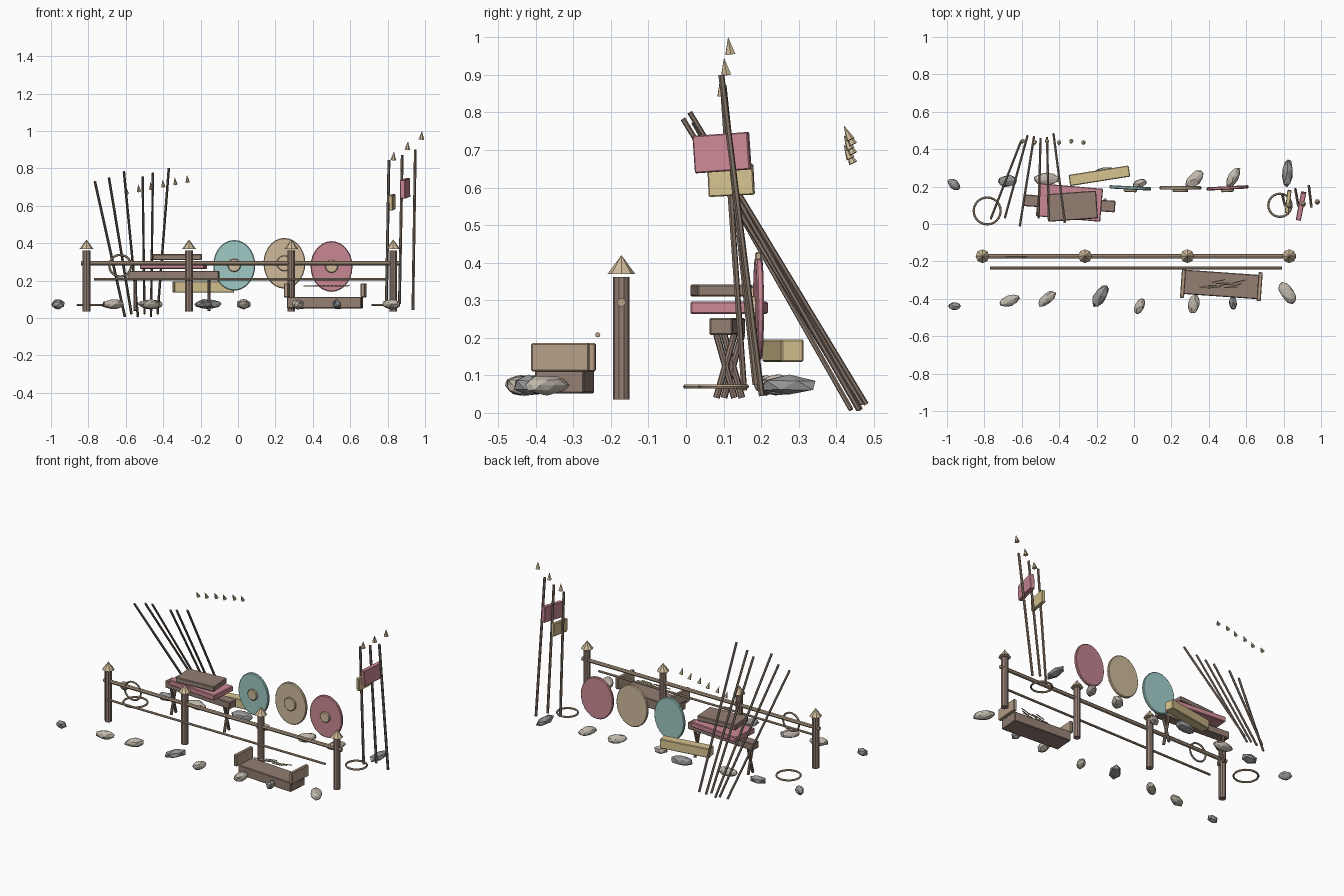
import bpy, math, random
from mathutils import Vector

if "Cube" in bpy.data.objects:
    bpy.data.objects.remove(bpy.data.objects["Cube"])
random.seed(4)
R = math.radians


def mat(name, *c):
    m = bpy.data.materials.new(name)
    m.diffuse_color = (*c, 1)
    m.use_nodes = True
    m.node_tree.nodes["Principled BSDF"].inputs["Base Color"].default_value = m.diffuse_color
    return m


DARK = mat("dark_wood", .29, .21, .17)
MID = mat("mid_wood", .47, .35, .25)
SHAFT = mat("shaft_wood", .24, .18, .14)
TAN = mat("tan", .63, .5, .33)
RED = mat("red", .6, .25, .3)
TEAL = mat("teal", .34, .58, .55)
GOLD = mat("gold", .68, .55, .28)
STONE = mat("light_stone", .53, .48, .41)
SLATE = mat("dark_stone", .3, .3, .3)


def finish(name, m):
    o = bpy.context.object
    o.name = name
    o.data.materials.append(m)
    return o


def box(name, loc, size, m, rot=(0, 0, 0), bev=.004):
    bpy.ops.mesh.primitive_cube_add(size=1, location=loc, rotation=[R(a) for a in rot])
    o = finish(name, m)
    o.scale = size
    bpy.ops.object.transform_apply(location=False, rotation=False, scale=True)
    b = o.modifiers.new("bevel", 'BEVEL')
    b.width, b.segments = bev, 1
    return o


def rod(name, a, b, r, m, sides=8, r2=None):
    a, b = Vector(a), Vector(b)
    d = b - a
    bpy.ops.mesh.primitive_cone_add(vertices=sides, radius1=r, radius2=r if r2 is None else r2,
                                    depth=d.length, location=(a + b) / 2,
                                    rotation=d.to_track_quat('Z', 'Y').to_euler())
    return finish(name, m)


def ring(name, loc, radius, m, rot=(0, 0, 0)):
    bpy.ops.mesh.primitive_torus_add(major_radius=radius, minor_radius=.006, major_segments=24,
                                     minor_segments=6, location=loc, rotation=[R(a) for a in rot])
    return finish(name, m)


# Fence: posts with pointed caps, and two rails
for i, x in enumerate((-.81, -.262, .285, .83)):
    rod(f"post_{i}", (x, -.172, .035), (x, -.172, .362), .022, DARK, 10)
    rod(f"post_cap_{i}", (x, -.172, .37), (x, -.172, .42), .037, TAN, 8, 0)
rod("top_rail", (-.84, -.172, .294), (.865, -.172, .294), .012, MID)
rod("lower_rail", (-.77, -.235, .208), (.79, -.235, .208), .007, MID)

# Rings: one hung on the rail, two on the ground
ring("hung_ring", (-.63, -.178, .28), .058, MID, (90, 0, 0))
ring("left_ring", (-.785, .07, .07), .072, MID)
ring("right_ring", (.78, .1, .07), .062, MID)

# Rack with crossed legs, carrying folded blankets
box("rack_beam", (-.345, .11, .23), (.49, .062, .045), DARK, (0, 0, -4))
for x, y in ((-.55, .125), (-.155, .105)):
    for s in (-1, 1):
        rod("rack_leg", (x, y + s * .024, .04), (x, y - s * .024, .21), .009, DARK)
box("red_blanket", (-.345, .115, .28), (.345, .177, .034), RED, (0, 0, -5))
box("brown_blanket", (-.33, .095, .326), (.265, .148, .033), DARK, (0, 0, 4))
box("gold_bundle", (-.185, .258, .166), (.325, .06, .06), GOLD, (0, 0, 9))

# Oval shields with round bosses
for n, x, z, m, br, a in (("teal", -.02, .282, TEAL, .035, -3), ("tan", .248, .293, TAN, .042, 0),
                          ("red", .5, .276, RED, .034, 3)):
    for part, r, dy, t, mm in (("shield", .112, 0, .018, m), ("boss", br, -.014, .016, TAN)):
        bpy.ops.mesh.primitive_cylinder_add(vertices=28, radius=r, depth=t, location=(x, .193 + dy, z),
                                            rotation=(R(90), 0, R(a)))
        o = finish(f"{n}_{part}", mm)
        if part == "shield":
            o.scale.y = 1.21
        b = o.modifiers.new("bevel", 'BEVEL')
        b.width, b.segments = .004, 1

# Leaning spears, their heads floating in a row behind
tops = ((-.765, .03, .73), (-.69, .035, .75), (-.61, -.008, .783),
        (-.51, .035, .755), (-.455, .02, .775), (-.37, .01, .8))
ends_y = (.44, .47, .465, .455, .46, .48)
for i, t in enumerate(tops):
    rod(f"spear_{i}", (-.605 + .035 * i, ends_y[i], .008 + .015 * (i % 2)), t, .007, SHAFT, 6)
    x, z = -.595 + i * .065, .665 + i * .0125
    y = .445 - .007 * (i % 2)
    rod(f"spear_head_{i}", (x, y, z), (x - .003, y - .018, z + .038), .012, TAN, 6, 0)

# Upright banner poles with heads and thick flags
for i, (a, b, h) in enumerate((((.793, .155, .06), (.807, .1, .845), (.83, .097, .845)),
                               ((.863, .185, .075), (.878, .1, .872), (.905, .107, .9)),
                               ((.935, .202, .045), (.948, .094, .9), (.98, .118, .955)))):
    rod(f"banner_pole_{i}", a, b, .008, SHAFT, 6)
    rod(f"banner_head_{i}", h, (h[0] + .004, h[1] - .006, h[2] + .046), .015, TAN, 6, 0)
box("gold_flag", (.824, .12, .619), (.022, .122, .082), GOLD, (3, 0, -7), .003)
box("red_flag", (.893, .096, .693), (.028, .15, .1), RED, (4, 0, -11), .003)

# Feed trough with raised ends and straw
box("trough_body", (.465, -.323, .083), (.4, .13, .062), DARK, (0, 0, -4))
box("trough_end_left", (.262, -.318, .148), (.022, .155, .075), MID, (0, 0, -4))
box("trough_end_right", (.672, -.335, .148), (.022, .155, .075), MID, (0, 0, -4))
for i in range(9):
    x, y = .35 + i * .022, -.345 + random.random() * .035
    rod(f"straw_{i}", (x, y, .17), (x + .07, y + random.uniform(.0, .02), .173), .003, TAN, 5)

# Stones in two rows: x, y, length, width, turn
stones = ((-.96, -.44, .04, .024, 0), (-.665, -.41, .062, .03, 20), (-.465, -.4, .062, .03, 38),
          (-.18, -.385, .082, .038, 58), (.03, -.44, .046, .026, 65), (.32, -.43, .055, .032, 80),
          (.53, -.42, .045, .025, 95), (.82, -.37, .072, .036, -55),
          (-.963, .212, .04, .026, -40), (-.675, .23, .06, .036, 5), (-.47, .24, .07, .036, 0),
          (-.16, .27, .075, .036, 10), (.03, .215, .045, .028, 25), (.325, .24, .062, .036, 45),
          (.53, .25, .062, .03, 60), (.82, .275, .087, .034, 88))
dark = (0, 3, 6, 8, 9, 11, 15)
for i, (x, y, l, w, a) in enumerate(stones):
    bpy.ops.mesh.primitive_ico_sphere_add(subdivisions=2 if i % 3 else 1, radius=1,
                                          location=(x, y, .074), rotation=(0, 0, R(a)))
    o = finish(f"stone_{i}", SLATE if i in dark else STONE)
    for v in o.data.vertices:
        v.co *= random.uniform(.86, 1.03)
    o.scale = (l, w, .028)
